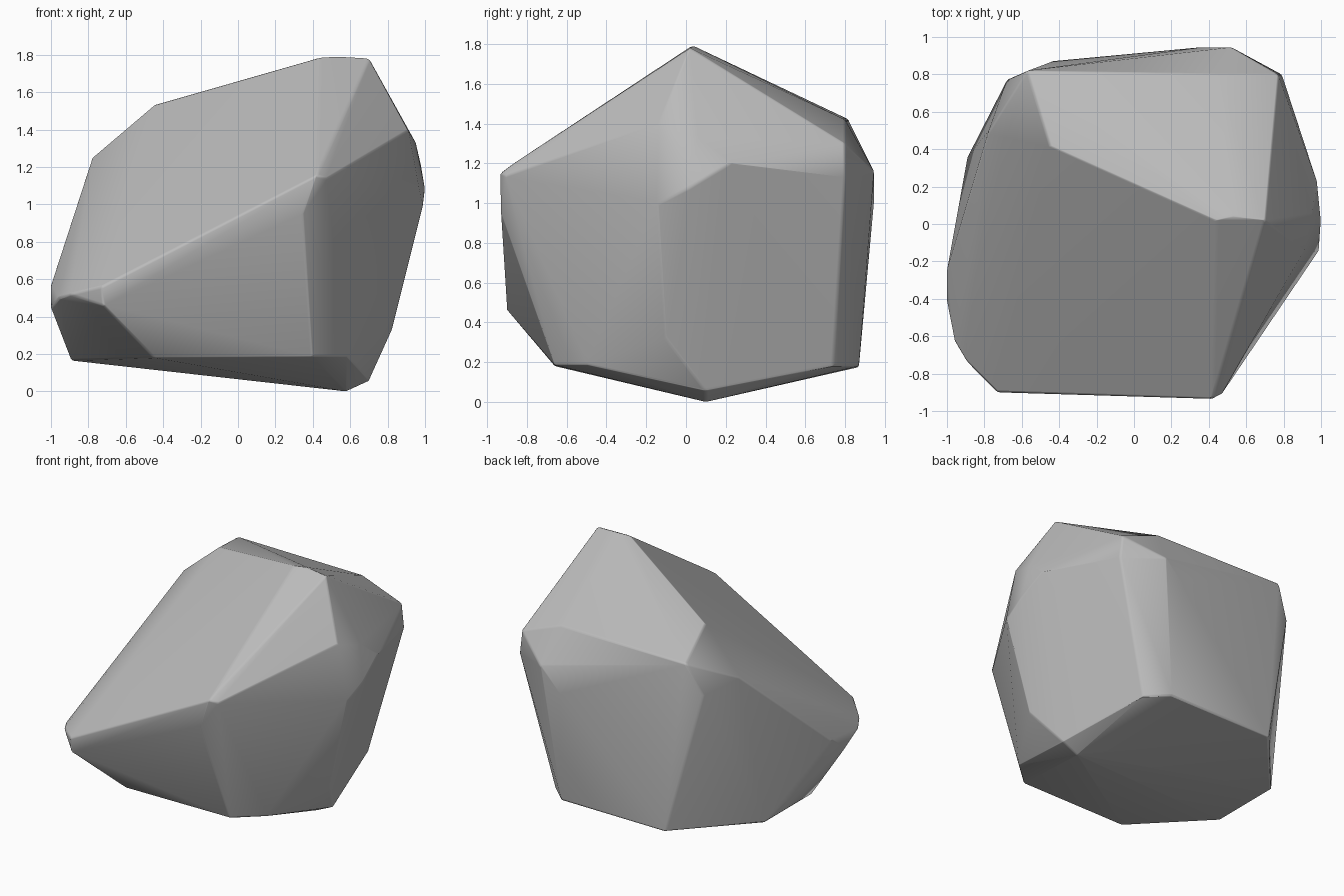
import bpy, bmesh
from math import radians

cube = bpy.data.objects.get("Cube")
if cube:
    bpy.data.objects.remove(cube, do_unlink=True)

# Stone colour
stone = bpy.data.materials.new("grey_stone")
stone.use_nodes = True
grey = (0.5, 0.5, 0.5, 1)
stone.diffuse_color = grey
stone.node_tree.nodes["Principled BSDF"].inputs["Base Color"].default_value = grey

# Corners of the boulder, grouped by region
crest = [(.44, .02, 1.785), (.53, .04, 1.79), (.7, .02, 1.78),
         (-.45, .42, 1.53), (-.57, .82, 1.42), (-.78, .49, 1.25)]
back = [(.45, .8, 1.42), (.77, .8, 1.3), (.79, .8, 1.13), (.52, .945, 1.16),
        (.36, .945, 1.0), (-.68, .77, 1.2)]
right_bulge = [(.91, -.14, 1.4), (.95, .06, 1.33), (.98, .22, 1.2),
               (1, .02, 1.08), (.99, -.14, 1.0), (.82, -.1, .32)]
front = [(.42, -.935, 1.155), (.47, -.91, 1.14), (.35, -.93, .95),
         (-.45, -.85, .43)]
left_tip = [(-.73, -.9, .56), (-.72, -.9, .46), (-.9, -.73, .52),
            (-.96, -.63, .5), (-1, -.42, .45), (-1, -.25, .57)]
base_rim = [(.58, -.5, .185), (.4, -.66, .185), (-.45, -.66, .18),
            (-.89, -.17, .165), (-.89, .36, .165),
            (-.44, .87, .175), (.4, .87, .18), (.54, .74, .18)]
base_point = [(.58, .1, 0), (.7, .1, .055)]

# Wrap the corners in a faceted skin
bm = bmesh.new()
for region in (crest, back, right_bulge, front, left_tip, base_rim, base_point):
    for corner in region:
        bm.verts.new(corner)
bmesh.ops.convex_hull(bm, input=bm.verts)
loose = [v for v in bm.verts if not v.link_faces]
bmesh.ops.delete(bm, geom=loose, context="VERTS")
bmesh.ops.dissolve_limit(bm, angle_limit=radians(2), verts=bm.verts, edges=bm.edges)
bmesh.ops.recalc_face_normals(bm, faces=bm.faces)

mesh = bpy.data.meshes.new("boulder")
bm.to_mesh(mesh)
bm.free()
mesh.materials.append(stone)
boulder = bpy.data.objects.new("boulder", mesh)
bpy.context.collection.objects.link(boulder)

# Worn edges, soft over the slight creases and crisp on the main ridges
bpy.ops.object.select_all(action="DESELECT")
boulder.select_set(True)
bpy.context.view_layer.objects.active = boulder
bpy.ops.object.shade_smooth_by_angle(angle=radians(45))
wear = boulder.modifiers.new("worn_edges", "BEVEL")
wear.width = 0.012
wear.segments = 2
wear.limit_method = "ANGLE"
wear.angle_limit = radians(25)
facets = boulder.modifiers.new("flat_facets", "WEIGHTED_NORMAL")
facets.keep_sharp = True
